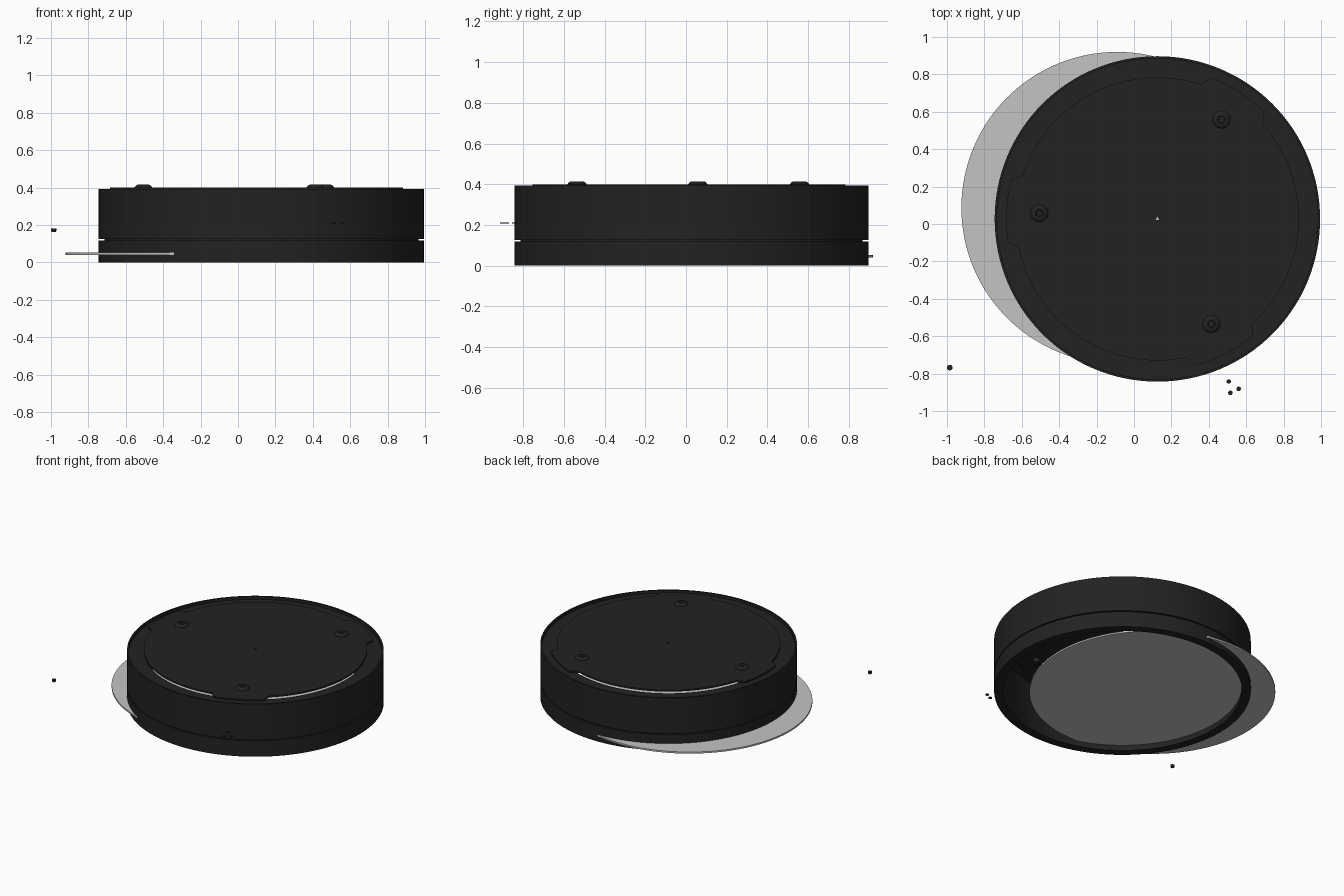
import bpy, bmesh, math
from mathutils import Matrix, Vector

cube = bpy.data.objects.get("Cube")
if cube:
    bpy.data.objects.remove(cube)

CX, CY = 0.125, 0.027          # centre of the case


def material(name, rgb, rough=0.5):
    m = bpy.data.materials.new(name)
    m.use_nodes = True
    m.diffuse_color = (*rgb, 1)
    node = m.node_tree.nodes["Principled BSDF"]
    node.inputs["Base Color"].default_value = (*rgb, 1)
    node.inputs["Roughness"].default_value = rough
    return m


black = material("matt_black", (0.016, 0.016, 0.016))
grey = material("light_grey", (0.55, 0.55, 0.55))


def finish(name, bm, mat, loc):
    bmesh.ops.recalc_face_normals(bm, faces=bm.faces)
    me = bpy.data.meshes.new(name)
    bm.to_mesh(me)
    bm.free()
    me.materials.append(mat)
    ob = bpy.data.objects.new(name, me)
    ob.location = loc
    bpy.context.collection.objects.link(ob)
    bpy.ops.object.select_all(action='DESELECT')
    ob.select_set(True)
    bpy.context.view_layer.objects.active = ob
    bpy.ops.object.shade_smooth_by_angle(angle=math.radians(30))
    return ob


def lathe(name, profile, mat, loc, steps=128, closed=False):
    """Spin a radius/height profile around z."""
    bm = bmesh.new()
    verts = [bm.verts.new((r, 0, z)) for r, z in profile]
    edges = [bm.edges.new(p) for p in zip(verts, verts[1:])]
    if closed:
        edges.append(bm.edges.new((verts[-1], verts[0])))
    bmesh.ops.spin(bm, geom=verts + edges, axis=(0, 0, 1), cent=(0, 0, 0),
                   angle=math.tau, steps=steps)
    bmesh.ops.remove_doubles(bm, verts=bm.verts, dist=0.0002)
    return finish(name, bm, mat, loc)


def disc(name, radius, height, mat, loc, segments=24):
    bm = bmesh.new()
    bmesh.ops.create_cone(bm, cap_ends=True, segments=segments, radius1=radius,
                          radius2=radius, depth=height)
    return finish(name, bm, mat, loc)


# Case: open bottom, seam groove, recessed ledge under the lid
lathe("case_body", [
    (0.81, 0), (0.87, 0), (0.87, 0.118), (0.84, 0.118), (0.84, 0.126),
    (0.87, 0.126), (0.87, 0.393), (0.858, 0.393), (0.858, 0.372),
    (0.75, 0.372), (0.75, 0.36), (0.81, 0.36)], black, (CX, CY, 0), closed=True)

# Lid: thin plate with three locking tabs and a pinhole
TABS = (57, 177, 297)


def lid_radius(a):
    off = min(abs((a - t + 180) % 360 - 180) for t in TABS)
    return 0.757 + 0.052 * min(1, max(0, (15 - off) / 3))


def ring(bm, points):
    vs = [bm.verts.new(p) for p in points]
    return [bm.edges.new((v, vs[i - 1])) for i, v in enumerate(vs)]


def polar(r, deg):
    return Vector((r * math.cos(math.radians(deg)), r * math.sin(math.radians(deg)), 0))


bm = bmesh.new()
edges = ring(bm, [polar(lid_radius(a), a) for a in range(0, 360, 3)])
edges += ring(bm, [polar(0.013, a) for a in (90, 210, 330)])
bmesh.ops.triangle_fill(bm, use_beauty=True, edges=edges, normal=(0, 0, 1))
top = bmesh.ops.extrude_face_region(bm, geom=bm.faces[:])
bmesh.ops.translate(bm, verts=[g for g in top["geom"] if isinstance(g, bmesh.types.BMVert)],
                    vec=(0, 0, 0.012))
finish("lid", bm, black, (CX, CY, 0.388))

# Domed screws with a socket, shank showing under the lid
for i, t in enumerate(TABS):
    p = polar(0.632, t + 0.2)
    lathe(f"lid_screw_{i + 1}", [
        (0, 0.355), (0.025, 0.355), (0.025, 0.388), (0.047, 0.388), (0.047, 0.401),
        (0.04, 0.41), (0.03, 0.415), (0.02, 0.415), (0.016, 0.405), (0, 0.405)],
        black, (CX + p.x, CY + p.y, 0), steps=32)

# Loose round plate slipping out of the open bottom
disc("round_plate", 0.833, 0.012, grey, (-0.09, 0.087, 0.046), 128)

# Small loose pads and a stud beside the case
for i, (x, y) in enumerate([(0.507, -0.842), (0.56, -0.881), (0.515, -0.903)]):
    disc(f"loose_pad_{i + 1}", 0.012, 0.006, black, (x, y, 0.21))
lathe("loose_stud", [(0, 0.163), (0.011, 0.163), (0.015, 0.17), (0.015, 0.18), (0, 0.18)],
      black, (-0.985, -0.768, 0), steps=24)
